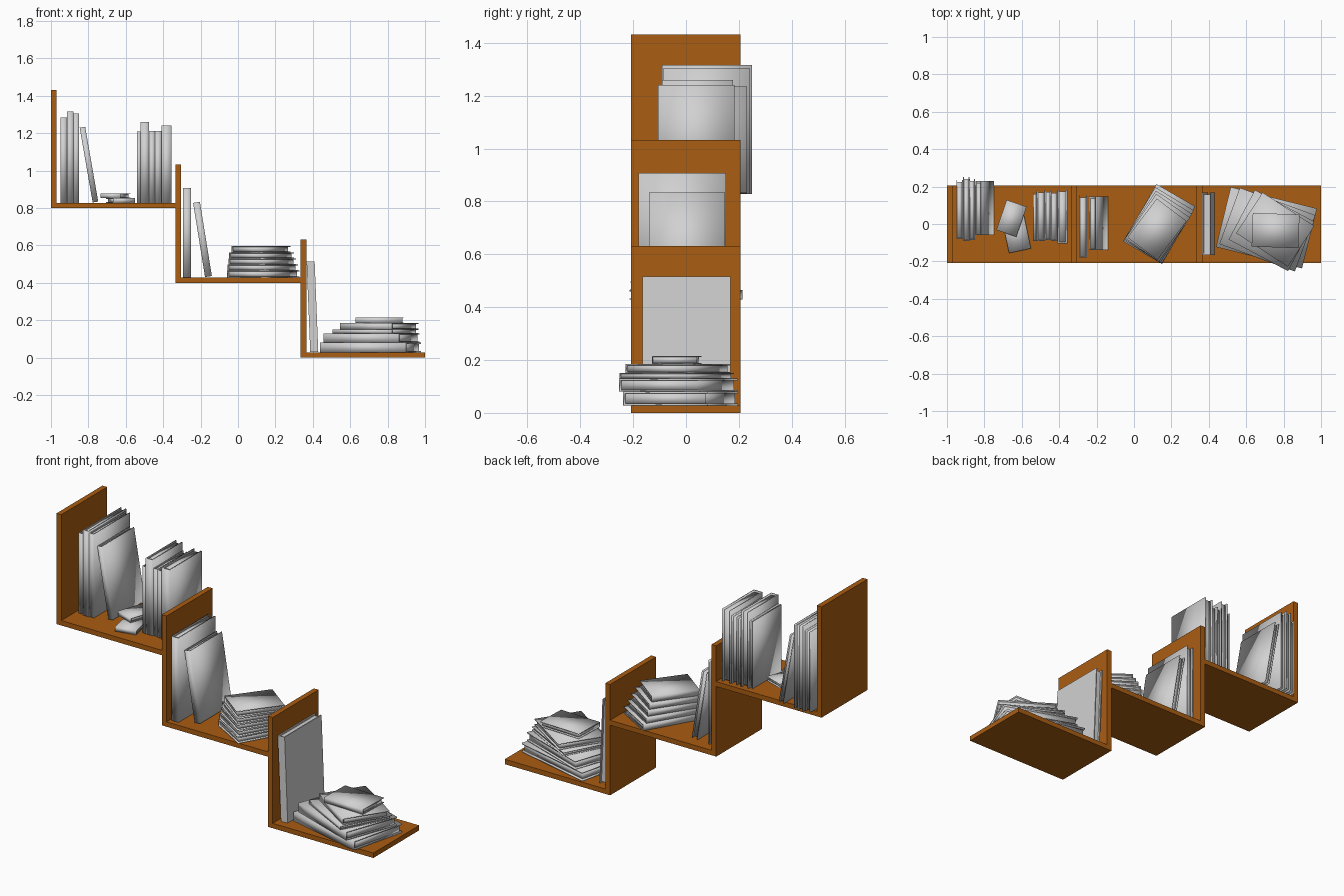
import bpy, bmesh, math
from mathutils import Matrix, Vector

if "Cube" in bpy.data.objects:
    bpy.data.objects.remove(bpy.data.objects["Cube"])


def material(name, rgb):
    m = bpy.data.materials.new(name)
    m.diffuse_color = (*rgb, 1)
    m.use_nodes = True
    m.node_tree.nodes["Principled BSDF"].inputs["Base Color"].default_value = m.diffuse_color
    return m


WOOD = material("brown_wood", (0.40, 0.109, 0.006))
GREY = material("book_grey", (0.64, 0.64, 0.64))


def finish(bm, name, mat, smooth=False):
    bmesh.ops.recalc_face_normals(bm, faces=bm.faces)
    me = bpy.data.meshes.new(name)
    bm.to_mesh(me)
    bm.free()
    me.materials.append(mat)
    for p in me.polygons:
        p.use_smooth = smooth
    ob = bpy.data.objects.new(name, me)
    bpy.context.collection.objects.link(ob)
    return ob


def add_box(bm, x0, x1, y0, y1, z0, z1):
    mat = Matrix.Translation(((x0 + x1) / 2, (y0 + y1) / 2, (z0 + z1) / 2)) @ \
        Matrix.Diagonal((x1 - x0, y1 - y0, z1 - z0, 1))
    bmesh.ops.create_cube(bm, size=1, matrix=mat)


def book(name, t, d, h, matrix, smooth=True):
    """U-shaped cover with its spine at -y and a recessed page block."""
    bm = bmesh.new()
    a, b, c = t / 2, d / 2, t * 0.14
    profile = [(-a, -b), (a, -b), (a, b), (a - c, b), (a - c, -b + c),
               (-a + c, -b + c), (-a + c, b), (-a, b)]
    face = bm.faces.new([bm.verts.new((x, y, -h / 2)) for x, y in profile])
    new = bmesh.ops.extrude_face_region(bm, geom=[face])["geom"]
    bmesh.ops.translate(bm, vec=(0, 0, h),
                        verts=[v for v in new if isinstance(v, bmesh.types.BMVert)])
    add_box(bm, -a + c, a - c, -b + c, b - 0.01, -h / 2 + 0.008, h / 2 - 0.008)
    ob = finish(bm, name, GREY, smooth)
    ob.matrix_world = matrix


def standing(name, x0, x1, y0, y1, z0, z1):
    book(name, x1 - x0, y1 - y0, z1 - z0,
         Matrix.Translation(((x0 + x1) / 2, (y0 + y1) / 2, (z0 + z1) / 2)))


def leaning(name, x, z, t, h, y0, y1, angle, smooth=True):
    book(name, t, y1 - y0, h, Matrix.Translation((x, (y0 + y1) / 2, z)) @
         Matrix.Rotation(-angle, 4, 'Y'), smooth)


def lying(name, x, y, z0, z1, w, d, deg):
    # w runs along the spine, d away from it
    book(name, z1 - z0, d, w, Matrix.Translation((x, y, (z0 + z1) / 2)) @
         Matrix.Rotation(math.radians(deg), 4, 'Z') @ Matrix.Rotation(math.pi / 2, 4, 'Y'))


# Three stepped shelves, each a board with an upright at its left end
for name, x0, x1, z in (("top", -1, -0.335, 0.8), ("middle", -0.335, 0.335, 0.4),
                        ("bottom", 0.335, 1, 0.0)):
    bm = bmesh.new()
    add_box(bm, x0 + 0.03, x1, -0.208, 0.206, z, z + 0.028)
    finish(bm, name + "_shelf_board", WOOD)
    bm = bmesh.new()
    add_box(bm, x0, x0 + 0.03, -0.208, 0.206, z, z + 0.632)
    finish(bm, name + "_shelf_upright", WOOD)

# Upright books on the top and middle shelves
for i, (x0, x1, y0, y1, z1) in enumerate((
        (-0.95, -0.915, -0.08, 0.235, 1.285), (-0.915, -0.88, -0.09, 0.25, 1.315),
        (-0.88, -0.85, -0.085, 0.24, 1.305),
        (-0.54, -0.52, -0.09, 0.17, 1.21), (-0.52, -0.475, -0.09, 0.178, 1.26),
        (-0.475, -0.445, -0.085, 0.18, 1.212), (-0.445, -0.41, -0.09, 0.175, 1.212),
        (-0.41, -0.355, -0.105, 0.183, 1.24))):
    standing(f"top_upright_book_{i + 1}", x0, x1, y0, y1, 0.828, z1)
standing("middle_upright_book", -0.295, -0.25, -0.18, 0.152, 0.428, 0.908)

# Leaning books
leaning("top_leaning_book", -0.797, 1.032, 0.03, 0.406, -0.06, 0.23, 0.172)
leaning("middle_leaning_book", -0.19, 0.632, 0.037, 0.402, -0.14, 0.147, 0.16)
leaning("bottom_leaning_book", 0.398, 0.272, 0.043, 0.485, -0.165, 0.168, 0.04, False)

# Small pair lying on the top shelf
lying("small_book_1", -0.628, -0.055, 0.828, 0.853, 0.12, 0.18, 12)
lying("small_book_2", -0.655, 0.03, 0.853, 0.878, 0.113, 0.17, -19)

# Stack on the middle shelf, spines to the left
for i, (w, d, deg, z0, z1) in enumerate((
        (0.355, 0.24, -30, 0.428, 0.465), (0.33, 0.24, -31, 0.465, 0.497),
        (0.31, 0.23, -33, 0.497, 0.53), (0.29, 0.22, -35, 0.53, 0.562),
        (0.26, 0.20, -37, 0.562, 0.597))):
    lying(f"middle_stack_book_{i + 1}", 0.135 - i * 0.003, -i * 0.007, z0, z1, w, d, deg - 90)

# Fanned stack on the bottom shelf, spines to the front
for i, (x, y, z0, z1, w, d, deg) in enumerate((
        (0.708, -0.02, 0.028, 0.08, 0.475, 0.33, -14),
        (0.713, -0.03, 0.08, 0.13, 0.43, 0.32, -20),
        (0.735, -0.035, 0.13, 0.15, 0.36, 0.30, -28),
        (0.755, -0.03, 0.15, 0.185, 0.33, 0.26, -33),
        (0.757, -0.035, 0.185, 0.215, 0.25, 0.18, -2))):
    lying(f"bottom_stack_book_{i + 1}", x, y, z0, z1, w, d, deg)
